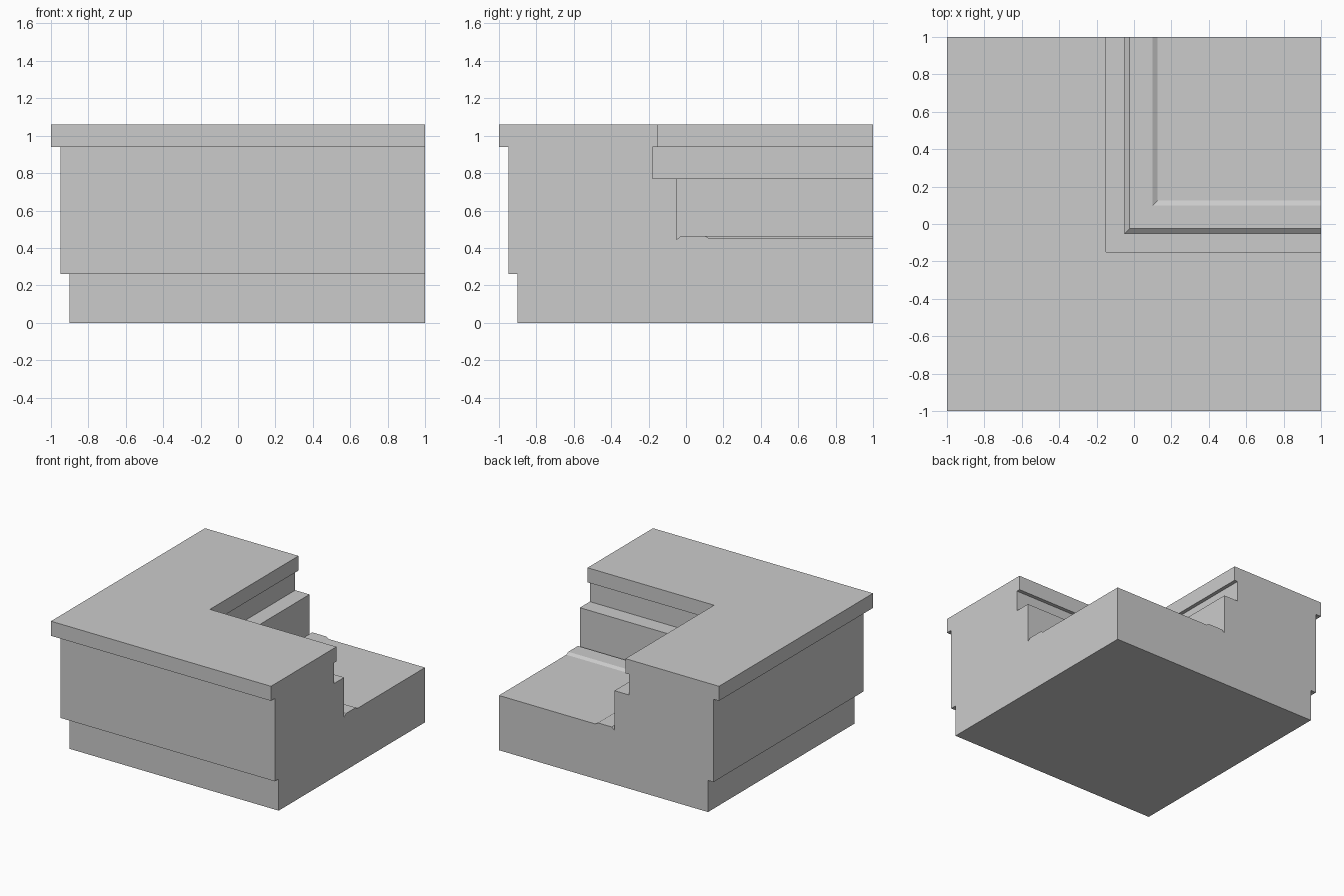
import bpy
import bmesh

cube = bpy.data.objects.get("Cube")
if cube:
    bpy.data.objects.remove(cube)

# Plain stone colour
stone = bpy.data.materials.new("grey stone")
stone.use_nodes = True
colour = (0.6, 0.6, 0.6, 1)
stone.diffuse_color = colour
stone.node_tree.nodes["Principled BSDF"].inputs["Base Color"].default_value = colour

# Cross-section from the outer foot, over the wall, down to the inner floor
END = 1
foot = [(-0.9, 0), (-0.9, 0.26)]
outer_wall = [(-0.95, 0.26), (-0.95, 0.94)]
coping = [(-1, 0.94), (-1, 1.06), (-0.15, 1.06), (-0.15, 0.94)]
ledge = [(-0.18, 0.94), (-0.18, 0.77), (-0.05, 0.77)]
kerb = [(-0.05, 0.445), (-0.025, 0.465), (0.1, 0.465), (0.125, 0.45)]
floor = [(END, 0.45), (END, 0)]
section = foot + outer_wall + coping + ledge + kerb + floor


def sweep_corner(name, points, material):
    """Sweep a closed section along two arms that meet in a mitre."""
    bm = bmesh.new()
    back, corner, side = [], [], []
    for d, z in points:
        back.append(bm.verts.new((d, END, z)))
        corner.append(bm.verts.new((d, d, z)))
        side.append(bm.verts.new((END, d, z)))
    for i in range(len(points)):
        j = (i + 1) % len(points)
        if points[i][0] == points[j][0] == END:
            continue
        for a, b in ((back, corner), (corner, side)):
            bm.faces.new((a[i], a[j], b[j], b[i]))
    # Flat ends of both arms
    bm.faces.new(back)
    bm.faces.new(side[::-1])
    bmesh.ops.remove_doubles(bm, verts=bm.verts[:], dist=0.0001)
    # Join the coplanar halves across the mitre
    bmesh.ops.dissolve_limit(bm, angle_limit=0.01, verts=bm.verts[:], edges=bm.edges[:])
    bmesh.ops.recalc_face_normals(bm, faces=bm.faces[:])
    mesh = bpy.data.meshes.new(name)
    bm.to_mesh(mesh)
    bm.free()
    mesh.materials.append(material)
    obj = bpy.data.objects.new(name, mesh)
    bpy.context.collection.objects.link(obj)
    return obj


sweep_corner("corner_wall", section, stone)
